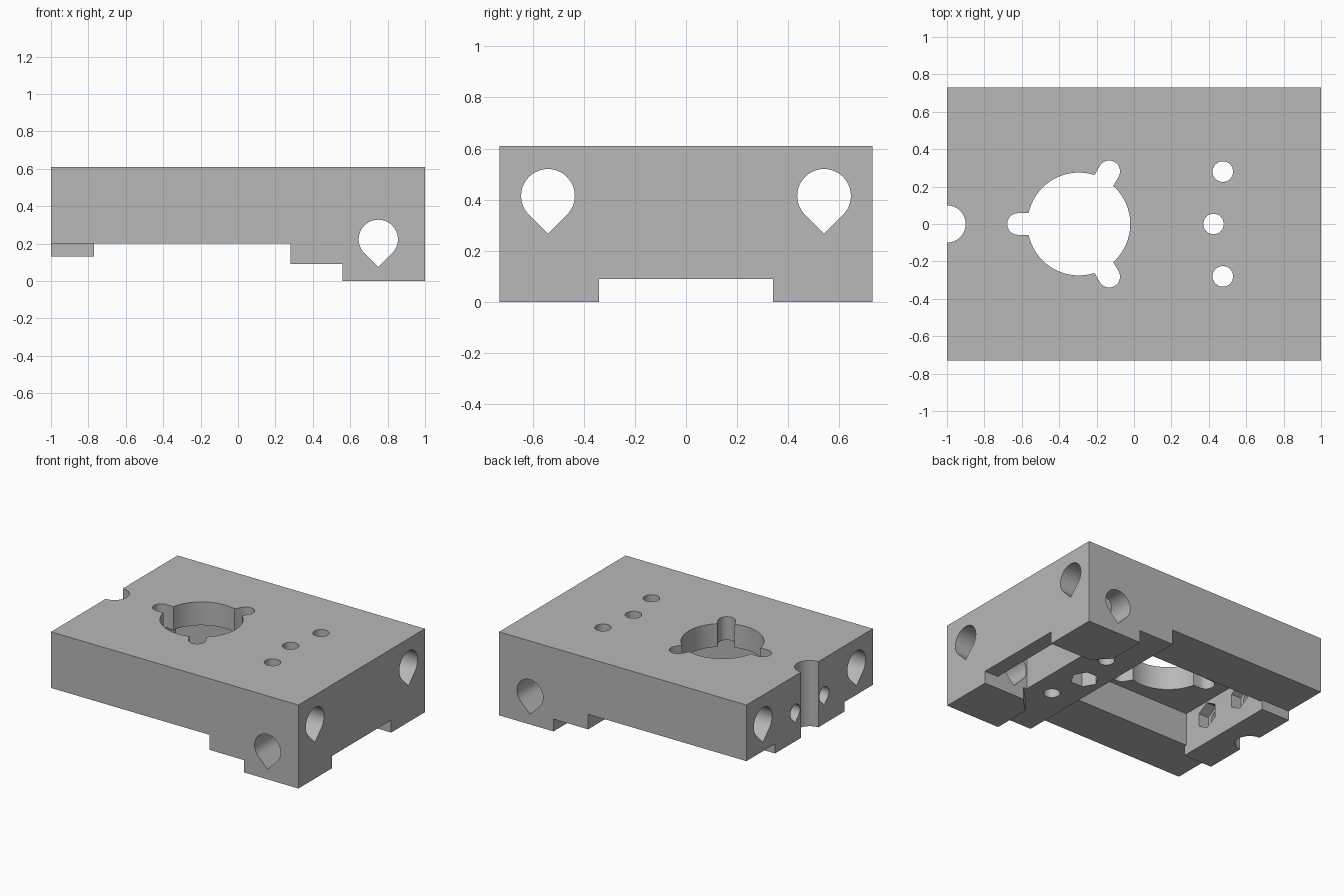
import bpy, bmesh, math

cube = bpy.data.objects.get("Cube")
if cube:
    bpy.data.objects.remove(cube, do_unlink=True)

grey = bpy.data.materials.new("plain_grey")
grey.use_nodes = True
colour = (0.48, 0.48, 0.48, 1)
grey.diffuse_color = colour
grey.node_tree.nodes["Principled BSDF"].inputs["Base Color"].default_value = colour


def prism(name, outline, axis, low, high):
    """Extrude a 2D outline along an axis (outline order: xy, xz or yz)."""
    place = {"z": lambda a, b, t: (a, b, t),
             "y": lambda a, b, t: (a, t, b),
             "x": lambda a, b, t: (t, a, b)}[axis]
    bm = bmesh.new()
    ends = [[bm.verts.new(place(a, b, t)) for a, b in outline] for t in (low, high)]
    for ring in ends:
        bm.faces.new(ring)
    n = len(outline)
    for i in range(n):
        j = (i + 1) % n
        bm.faces.new((ends[0][i], ends[0][j], ends[1][j], ends[1][i]))
    bmesh.ops.recalc_face_normals(bm, faces=bm.faces)
    mesh = bpy.data.meshes.new(name)
    bm.to_mesh(mesh)
    bm.free()
    mesh.materials.append(grey)
    obj = bpy.data.objects.new(name, mesh)
    bpy.context.collection.objects.link(obj)
    return obj


def rect(a0, a1, b0, b1):
    return [(a0, b0), (a1, b0), (a1, b1), (a0, b1)]


def circle(a, b, r, n=48, turn=0.0):
    angles = [turn + math.tau * i / n for i in range(n)]
    return [(a + r * math.cos(t), b + r * math.sin(t)) for t in angles]


def teardrop(a, b, r, n=36):
    """Circle with a 45 degree point at the bottom."""
    angles = [-math.pi / 4 + 1.5 * math.pi * i / n for i in range(n + 1)]
    arc = [(a + r * math.cos(t), b + r * math.sin(t)) for t in angles]
    return arc + [(a, b - r * math.sqrt(2))]


def slot(a, b, angle, length, r, n=16):
    """Radial slot with a rounded outer end."""
    c, s = math.cos(angle), math.sin(angle)
    local = [(0, -r)]
    for i in range(n + 1):
        t = -math.pi / 2 + math.pi * i / n
        local.append((length + r * math.cos(t), r * math.sin(t)))
    local.append((0, r))
    return [(a + u * c - v * s, b + u * s + v * c) for u, v in local]


block = prism("mounting_block", rect(-1, 1, -0.73, 0.73), "z", 0, 0.61)


def cut(outline, axis, low, high):
    cutter = prism("cutter", outline, axis, low, high)
    cutter.hide_render = True
    mod = block.modifiers.new("cut", "BOOLEAN")
    mod.operation = "DIFFERENCE"
    mod.solver = "EXACT"
    mod.object = cutter
    graph = bpy.context.evaluated_depsgraph_get()
    result = bpy.data.meshes.new_from_object(block.evaluated_get(graph))
    block.modifiers.clear()
    block.data = result
    bpy.data.objects.remove(cutter, do_unlink=True)


def mirrored(half):
    """Close a half outline by reflecting it in y."""
    return half + [(x, -y) for x, y in reversed(half)]


# Stepped underside: feet with a flared groove, end tab and side rails
cut(mirrored([(-1.1, 0.9), (0.56, 0.9), (0.56, 0.45), (0.67, 0.34), (1.1, 0.34)]),
    "z", -0.1, 0.09)
cut(rect(-1.1, -0.6, -0.9, 0.9), "z", -0.1, 0.13)
cut(mirrored([(-0.77, 0.4), (-1.1, 0.4), (-1.1, 0.9), (0.28, 0.9)]), "z", -0.1, 0.2)

# Main pocket and narrow cross pocket, both open below
cut(rect(-0.77, 0.28, -0.38, 0.38), "z", -0.1, 0.44)
cut(rect(0.64, 0.89, -0.34, 0.34), "z", -0.1, 0.36)

# Large top bore with three radial slots
cut(circle(-0.295, 0, 0.275, 64), "z", 0.3, 0.7)
for k in (-1, 1, 3):
    cut(slot(-0.295, 0, k * math.pi / 3, 0.325, 0.058), "z", 0.3, 0.7)

# Half-round notch in the end
cut(circle(-1, 0, 0.1), "z", -0.1, 0.7)

# Vertical bolt holes and the nut trap under the middle one
for x, y in ((0.475, 0.28), (0.425, 0), (0.475, -0.28)):
    cut(circle(x, y, 0.055, 32), "z", -0.1, 0.7)
cut(circle(0.425, 0, 0.095, 6), "z", -0.1, 0.2)

# Teardrop tunnels: two lengthwise, one crosswise, two small end bolts with nut traps
for side in (-1, 1):
    cut(teardrop(side * 0.54, 0.415, 0.105), "x", -1.1, 1.1)
    cut(teardrop(side * 0.167, 0.345, 0.055, 24), "x", -1.1, -0.7)
    cut(circle(side * 0.167, 0.335, 0.095, 6, math.pi / 6), "x", -0.85, -0.7)
cut(teardrop(0.75, 0.223, 0.105), "y", -0.9, 0.9)

# Finish
bpy.ops.object.select_all(action="DESELECT")
block.select_set(True)
bpy.context.view_layer.objects.active = block
bpy.ops.object.shade_smooth_by_angle(angle=math.radians(30))
